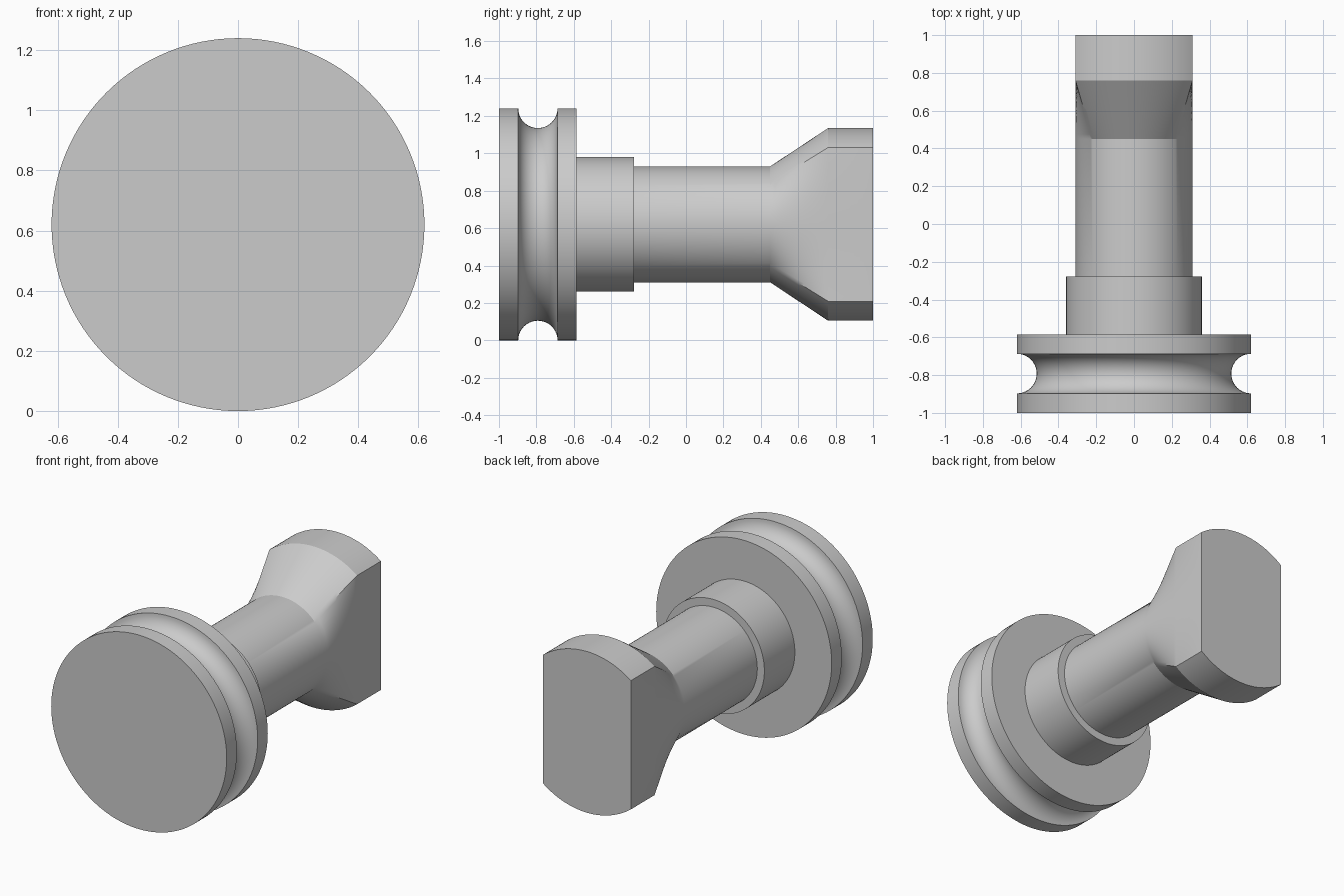
import bpy, bmesh
from math import sin, cos, pi, asin, sqrt

AXIS_Z = 0.62
SEG = 128

cube = bpy.data.objects.get("Cube")
if cube:
    bpy.data.objects.remove(cube, do_unlink=True)

grey = bpy.data.materials.new("plain grey")
grey.use_nodes = True
grey.diffuse_color = (0.6, 0.6, 0.6, 1)
grey.node_tree.nodes["Principled BSDF"].inputs["Base Color"].default_value = (0.6, 0.6, 0.6, 1)


def circle(y, r):
    """Ring of points around the long axis, starting at a 45 degree corner."""
    angles = [pi / 4 + 2 * pi * i / SEG for i in range(SEG)]
    return [(r * cos(a), y, AXIS_Z + r * sin(a)) for a in angles]


def blade(y, r, half_w):
    """Ring with rounded top and bottom and flat sides."""
    half_h = sqrt(r * r - half_w * half_w)
    spread = asin(half_w / r)
    quarter = SEG // 4
    points = []
    for side in range(4):
        sign = 1 if side < 2 else -1
        for i in range(quarter):
            t = 1 - 2 * i / quarter
            if side % 2 == 0:
                x, z = r * sin(spread * t), r * cos(spread * t)
            else:
                x, z = -half_w, half_h * sin(t * pi / 4) / sin(pi / 4)
            points.append((sign * x, y, AXIS_Z + sign * z))
    return points


def blend(a, b, t):
    return [tuple(p + (q - p) * t for p, q in zip(u, v)) for u, v in zip(a, b)]


def skin(name, rings):
    """Bridge consecutive rings, cap the ends and shade smooth."""
    bm = bmesh.new()
    loops = [[bm.verts.new(p) for p in ring] for ring in rings]
    for a, b in zip(loops, loops[1:]):
        for i in range(SEG):
            j = (i + 1) % SEG
            bm.faces.new((a[i], a[j], b[j], b[i]))
    bm.faces.new(loops[0])
    bm.faces.new(loops[-1])
    bmesh.ops.recalc_face_normals(bm, faces=bm.faces)
    mesh = bpy.data.meshes.new(name)
    bm.to_mesh(mesh)
    bm.free()
    mesh.materials.append(grey)
    obj = bpy.data.objects.new(name, mesh)
    bpy.context.collection.objects.link(obj)
    bpy.ops.object.select_all(action="DESELECT")
    obj.select_set(True)
    bpy.context.view_layer.objects.active = obj
    bpy.ops.object.shade_smooth_by_angle(angle=pi / 6)


# Round head with a half-round groove
groove = [(-0.792 - 0.105 * cos(pi * i / 20), 0.62 - 0.105 * sin(pi * i / 20)) for i in range(21)]
profile = [(-1, 0.62)] + groove + [(-0.585, 0.62)]
skin("grooved_head", [circle(y, r) for y, r in profile])

# Collar behind the head
skin("collar", [circle(-0.6, 0.36), circle(-0.277, 0.36)])

# Shaft flaring into a flat-sided blade
neck = circle(0.45, 0.31)
flare_end = blade(0.76, 0.515, 0.31)
flare = [blend(neck, flare_end, i / 12) for i in range(13)]
skin("shaft_and_blade", [circle(-0.3, 0.31)] + flare + [blade(1, 0.515, 0.31)])
